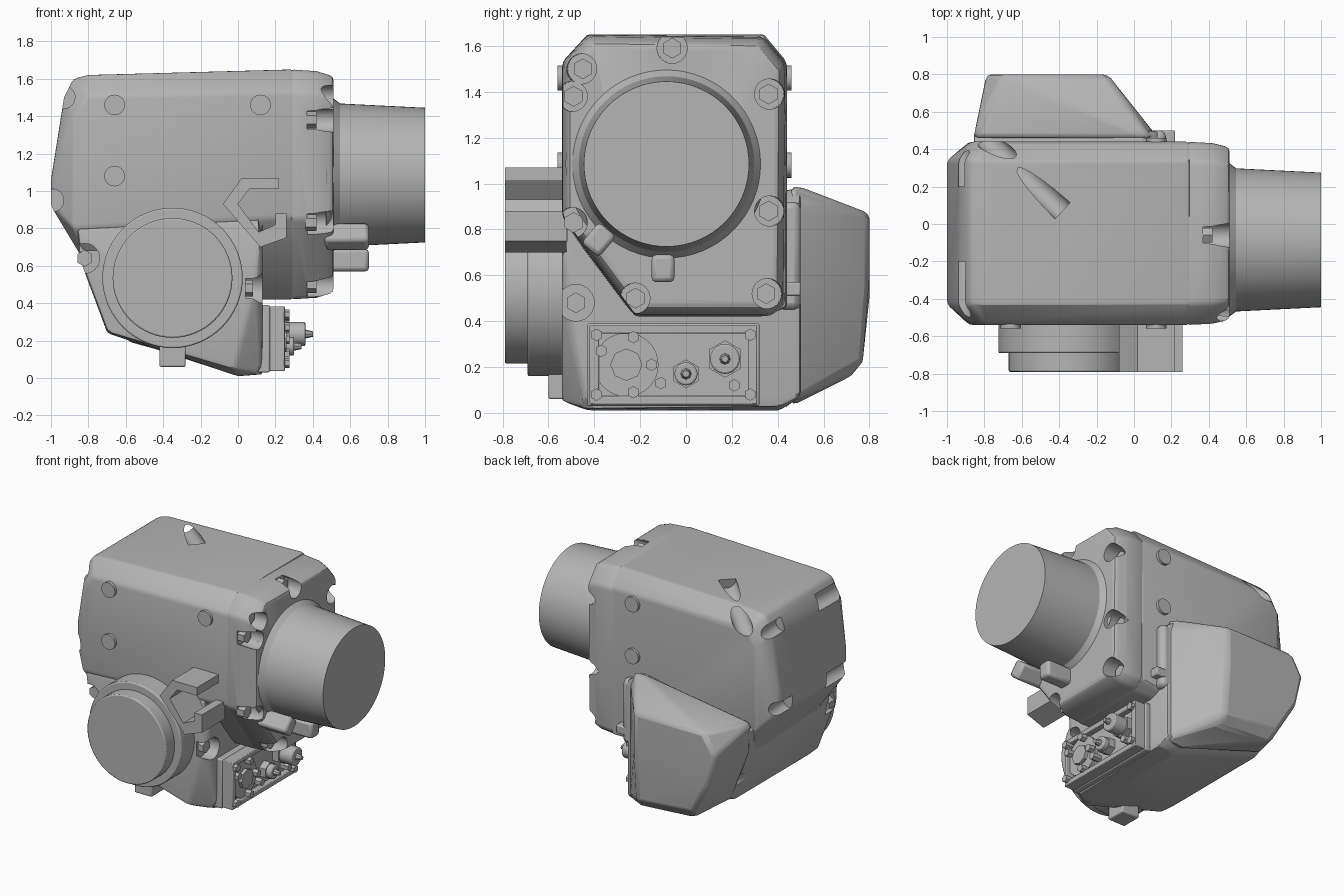
import bpy, bmesh, math
from mathutils import Vector, Matrix

cube = bpy.data.objects.get("Cube")
if cube:
    bpy.data.objects.remove(cube, do_unlink=True)

metal = bpy.data.materials.new("cast_metal_grey")
metal.use_nodes = True
GREY = (0.46, 0.46, 0.46, 1)
metal.diffuse_color = GREY
for node in metal.node_tree.nodes:
    if node.type == 'BSDF_PRINCIPLED':
        node.inputs["Base Color"].default_value = GREY


def finish(name, bm, bevel=0):
    """Turn a bmesh into an object with an optional bevel."""
    bmesh.ops.recalc_face_normals(bm, faces=bm.faces[:])
    mesh = bpy.data.meshes.new(name)
    bm.to_mesh(mesh)
    bm.free()
    mesh.materials.append(metal)
    obj = bpy.data.objects.new(name, mesh)
    bpy.context.collection.objects.link(obj)
    if bevel:
        mod = obj.modifiers.new("rounded_edges", 'BEVEL')
        mod.width, mod.segments = bevel, 2
        mod.limit_method, mod.angle_limit = 'ANGLE', math.radians(20)
    return obj


def hull(name, points, bevel=0.02):
    bm = bmesh.new()
    for p in points:
        bm.verts.new(p)
    result = bmesh.ops.convex_hull(bm, input=bm.verts[:])
    spare = set(result["geom_interior"]) | set(result["geom_unused"])
    spare = [v for v in spare if isinstance(v, bmesh.types.BMVert) and v.is_valid]
    bmesh.ops.delete(bm, geom=spare, context='VERTS')
    bmesh.ops.dissolve_limit(bm, angle_limit=math.radians(2),
                             verts=bm.verts[:], edges=bm.edges[:])
    return finish(name, bm, bevel)


def add_rod(bm, start, end, r1, r2=None, sides=24):
    start, end = Vector(start), Vector(end)
    along = end - start
    turn = along.to_track_quat('Z', 'Y').to_matrix().to_4x4()
    bmesh.ops.create_cone(bm, cap_ends=True, segments=sides, radius1=r1,
                          radius2=r1 if r2 is None else r2, depth=along.length,
                          matrix=Matrix.Translation((start + end) / 2) @ turn)


def rod(name, start, end, r1, r2=None, sides=24, bevel=0):
    bm = bmesh.new()
    add_rod(bm, start, end, r1, r2, sides)
    return finish(name, bm, bevel)


def box(name, low, high, bevel=0.008):
    corners = [(x, y, z) for x in (low[0], high[0])
               for y in (low[1], high[1]) for z in (low[2], high[2])]
    return hull(name, corners, bevel)


def carve(target, rods):
    """Cut a set of round pockets and bake the result."""
    bm = bmesh.new()
    for start, end, radius in rods:
        add_rod(bm, start, end, radius)
    cutter = finish("pocket_cutter", bm)
    cutter.hide_render = True
    mod = target.modifiers.new("pockets", 'BOOLEAN')
    mod.object, mod.operation, mod.solver = cutter, 'DIFFERENCE', 'EXACT'
    mod.use_self = True
    bpy.context.view_layer.update()
    graph = bpy.context.evaluated_depsgraph_get()
    baked = bpy.data.meshes.new_from_object(target.evaluated_get(graph))
    target.modifiers.clear()
    target.data = baked
    bpy.data.objects.remove(cutter, do_unlink=True)


def section(y, outline):
    return [(x, y, z) for x, z in outline]


# Upper housing: chamfered block from cross-sections along y
ring = [(-1, .92), (-1, 1.06), (-.93, 1.5), (-.88, 1.6), (-.8, 1.62), (.3, 1.65), (-.9, .8)]
face = [(-.88, .8), (-.88, 1.4), (-.8, 1.51), (.3, 1.53)]
housing = hull("upper_housing",
               section(-.54, face + [(.3, .86)]) + section(-.43, ring + [(.3, .7)])
               + section(-.22, [(.3, .42), (-.7, .42)])
               + section(.34, ring + [(.3, .42), (-.7, .42)])
               + section(.44, face + [(.3, .46)]))
pockets = [((-.38, .07, 1.62), (-.9, .56, 1.5), .06)]
for z, x in ((.95, -1), (1.5, -.94)):
    pockets += [((x, -.7, z), (x + .02, -.2, z), .06),
                ((x, .6, z), (x + .02, .2, z), .05)]
carve(housing, pockets)

# End flange with bolt pockets
octagon = [(-.54, 1.53), (-.43, 1.65), (.34, 1.64), (.44, 1.52),
           (.43, .47), (.37, .42), (-.22, .42), (-.54, .85)]
points = []
for x, scale in ((.28, 1), (.42, .985), (.51, .94)):
    points += [(x, -.06 + (y + .06) * scale, 1.04 + (z - 1.04) * scale) for y, z in octagon]
flange = hull("end_flange", points)
bolts = [(-.45, 1.5), (-.49, 1.38), (-.06, 1.59), (.36, 1.39), (.36, .88),
         (.35, .52), (-.22, .5), (-.49, .83)]
carve(flange, [((.37, y, z), (.7, y * 1.03, z), .066) for y, z in bolts])
for y, z in bolts:
    rod("flange_bolt", (.36, y, z), (.42, y, z), .045, sides=6)

# Output cylinder on the flange
rod("output_collar", (.47, -.085, 1.085), (.55, -.085, 1.085), .44, .38, 64)
rod("output_cylinder", (.5, -.085, 1.085), (1, -.085, 1.085), .385, .36, 64)

# Lower housing
lower = hull("lower_housing",
             section(-.54, [(-.86, .8), (-.84, .62), (-.7, .25), (-.02, .05), (.1, .5), (.13, .85)])
             + section(-.43, [(.13, .02), (.13, .42), (0, .01), (-.7, .24)])
             + section(.42, [(.13, .03), (0, .01), (-.7, .24)])
             + section(.5, [(.13, .07), (.13, .92), (.05, .98), (-.86, .8), (-.7, .28)]))
carve(lower, [((.04, -.48, .48), (.4, -.48, .48), .08),
              ((-.82, -.7, .64), (-.82, -.44, .64), .08),
              ((-.82, .3, .4), (-.7, .7, .4), .05)])
rod("side_screw", (.02, -.48, .48), (.08, -.48, .48), .045, sides=6)
rod("front_screw", (-.82, -.43, .64), (-.82, -.49, .64), .045, sides=6)

# Rear bulge
hull("rear_bulge",
     section(.46, [(.13, .05), (.13, .9), (.08, 1), (-.86, .86), (-.84, .62), (-.7, .26), (0, .03)])
     + section(.8, [(-.14, .87), (-.7, .87), (-.79, .72), (-.74, .5), (-.14, .6)])
     + section(.77, [(-.14, .22), (-.6, .26)])
     + section(.72, [(-.14, .16), (-.58, .19)]), .03)
box("rear_rib", (.08, .4, .45), (.17, .5, .92), .03)
box("rear_lug", (.1, .4, .51), (.22, .5, .57))

# Front round boss
for name, depth, radius in (("boss_base", .69, .375), ("boss_cap", .79, .32)):
    rod(name, (-.35, -.5, .535), (-.35, -depth, .535), radius, sides=64, bevel=.008)
box("bottom_tab", (-.42, -.6, .06), (-.28, -.45, .18))

# Hooked front bracket: extruded outline
outline = [(-.08, .93), (.02, 1.07), (.22, 1.07), (.22, 1.01), (.06, 1.01), (0, .93),
           (.11, .78), (.2, .82), (.2, .88), (.26, .88), (.26, .75), (.12, .7)]
bm = bmesh.new()
base = bm.faces.new([bm.verts.new(p) for p in section(-.52, outline)])
grown = bmesh.ops.extrude_face_region(bm, geom=[base], use_keep_orig=True)["geom"]
bmesh.ops.translate(bm, vec=(0, -.27, 0),
                    verts=[g for g in grown if isinstance(g, bmesh.types.BMVert)])
finish("front_bracket", bm)

# Round plugs on the front and back faces
for x, z in ((-.66, 1.46), (.12, 1.46), (-.66, 1.08)):
    rod("front_plug", (x, -.5, z), (x, -.56, z), .055)
for z in (1.46, 1.08):
    rod("back_plug", (.12, .4, z), (.12, .46, z), .055)

# Lugs under the output cylinder
box("lower_lug", (.46, -.15, .57), (.7, -.05, .69), .02)
lug = box("angled_lug", (-.12, -.05, -.06), (.12, .05, .06), .02)
lug.location, lug.rotation_euler = (.58, -.38, .755), (math.radians(-40), 0, 0)

# Connector panel on the side: plate, frame, fittings
box("panel_plate", (.1, -.43, .03), (.17, .32, .39))
box("panel_inner", (.15, -.38, .07), (.21, .28, .35))
for z in (.055, .365):
    box("panel_rail", (.15, -.42, z - .018), (.25, .31, z + .018), .005)
for y in (-.4, .29):
    box("panel_post", (.15, y - .02, .04), (.25, y + .02, .38), .005)
rod("panel_disc", (.2, -.26, .21), (.235, -.26, .21), .14, sides=32)
rod("panel_hub", (.2, -.26, .21), (.26, -.26, .21), .07, sides=8)
for y, z in ((-.39, .08), (-.39, .34), (.28, .08), (.28, .34), (-.37, .27),
             (-.23, .33), (-.15, .21), (-.23, .09), (-.11, .13), (.21, .12)):
    rod("panel_screw", (.2, y, z), (.275, y, z), .027, sides=6)
for y, z, reach, radius in ((0, .17, .3, .05), (.17, .235, .36, .065)):
    rod("fitting_nut", (.2, y, z), (.26, y, z), radius * 1.25, sides=6)
    rod("fitting_body", (.2, y, z), (reach, y, z), radius, bevel=.008)
    rod("fitting_tip", (reach - .01, y, z), (reach + .04, y, z), .026, .015, 8)

# Smooth shading with sharp corners kept
bpy.ops.object.select_all(action='DESELECT')
for obj in bpy.context.collection.objects:
    if obj.type == 'MESH' and metal.name in obj.data.materials:
        obj.select_set(True)
        bpy.context.view_layer.objects.active = obj
bpy.ops.object.shade_smooth_by_angle(angle=math.radians(25))
